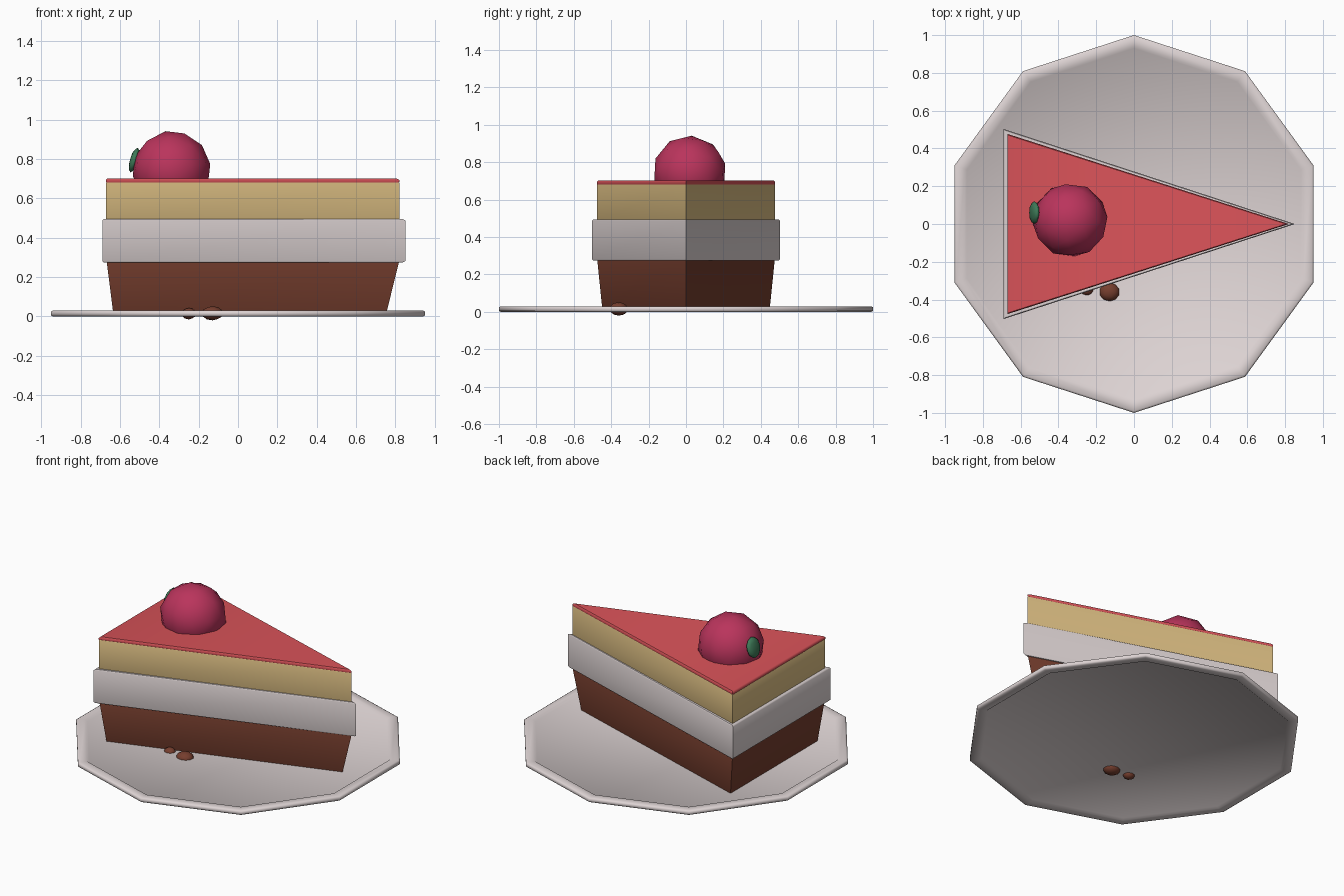
import bpy, bmesh, math
from mathutils import Matrix, Vector, Euler

if "Cube" in bpy.data.objects:
    bpy.data.objects.remove(bpy.data.objects["Cube"])


def srgb(r, g, b):
    f = lambda c: ((c / 255 + 0.055) / 1.055) ** 2.4 if c > 10 else c / 3294
    return (f(r), f(g), f(b), 1.0)


def material(name, rgb):
    m = bpy.data.materials.new(name)
    m.diffuse_color = srgb(*rgb)
    m.use_nodes = True
    m.node_tree.nodes["Principled BSDF"].inputs["Base Color"].default_value = m.diffuse_color
    return m


WHITE = material("cream white", (222, 212, 212))
BROWN = material("chocolate brown", (118, 62, 46))
YELLOW = material("custard yellow", (222, 192, 132))
CORAL = material("coral glaze", (220, 84, 90))
BERRY = material("berry crimson", (186, 52, 92))
GREEN = material("leaf green", (62, 122, 88))


def finish(name, bm, mat, angle=None):
    bmesh.ops.recalc_face_normals(bm, faces=bm.faces)
    mesh = bpy.data.meshes.new(name)
    bm.to_mesh(mesh)
    bm.free()
    mesh.materials.append(mat)
    ob = bpy.data.objects.new(name, mesh)
    bpy.context.collection.objects.link(ob)
    bpy.ops.object.select_all(action='DESELECT')
    ob.select_set(True)
    bpy.context.view_layer.objects.active = ob
    if angle is None:
        bpy.ops.object.shade_smooth()
    else:
        bpy.ops.object.shade_smooth_by_angle(angle=math.radians(angle))
    return ob


def loft(rings):
    """Skin a stack of closed rings and cap both ends."""
    bm = bmesh.new()
    loops = [[bm.verts.new(p) for p in ring] for ring in rings]
    for a, b in zip(loops, loops[1:]):
        n = len(a)
        for i in range(n):
            bm.faces.new((a[i], a[(i + 1) % n], b[(i + 1) % n], b[i]))
    bm.faces.new(loops[0][::-1])
    bm.faces.new(loops[-1])
    return bm


def wedge(name, mat, low, high, bevel):
    """Triangular layer; low and high are (z, back x, tip x, half width)."""
    def ring(z, back, tip, half, inset=0.0):
        back, tip, half = back + inset, tip - 2 * inset, half - inset
        return [(back, -half, z), (tip, 0, z), (back, half, z)]
    rings = [ring(*low, bevel), ring(low[0] + bevel, *low[1:]),
             ring(high[0] - bevel, *high[1:]), ring(*high, bevel)]
    return finish(name, loft(rings), mat, 50)


def ball(name, mat, subdiv, loc, scale, rot=(0, 0, 0)):
    bm = bmesh.new()
    bmesh.ops.create_icosphere(bm, subdivisions=subdiv, radius=1)
    mat4 = Matrix.LocRotScale(Vector(loc), Euler(rot), Vector(scale))
    bmesh.ops.transform(bm, matrix=mat4, verts=bm.verts)
    return finish(name, bm, mat)


# Ten-sided plate with a raised rim, recessed on both faces
profile = [(0.93, 0.01), (0.942, 0.0), (0.99, 0.0), (1.0, 0.006),
           (1.0, 0.024), (0.99, 0.03), (0.942, 0.03), (0.93, 0.02)]
finish("plate", loft([[(r * math.sin(k * math.tau / 10), r * math.cos(k * math.tau / 10), z)
                       for k in range(10)] for r, z in profile]), WHITE)

# Cake layers
wedge("sponge_base", BROWN, (0.018, -0.635, 0.755, 0.448), (0.285, -0.668, 0.82, 0.475), 0.002)
wedge("cream_layer", WHITE, (0.275, -0.69, 0.852, 0.503), (0.495, -0.69, 0.852, 0.503), 0.007)
wedge("custard_layer", YELLOW, (0.485, -0.67, 0.82, 0.477), (0.682, -0.67, 0.82, 0.477), 0.002)
wedge("glaze_top", CORAL, (0.676, -0.671, 0.82, 0.477), (0.702, -0.671, 0.82, 0.477), 0.008)

# Berry lying on its side, with leaf cap
ball("berry", BERRY, 2, (-0.338, 0.02, 0.745), (0.2, 0.197, 0.2), (0.25, 0.3, 0.2))
ball("berry_leaf", GREEN, 2, (-0.528, 0.06, 0.795), (0.022, 0.06, 0.065), (0, 0.28, 0))

# Crumbs on the plate
ball("crumb_large", BROWN, 2, (-0.13, -0.36, 0.016), (0.055, 0.05, 0.036))
ball("crumb_small", BROWN, 2, (-0.25, -0.345, 0.014), (0.037, 0.034, 0.029))
